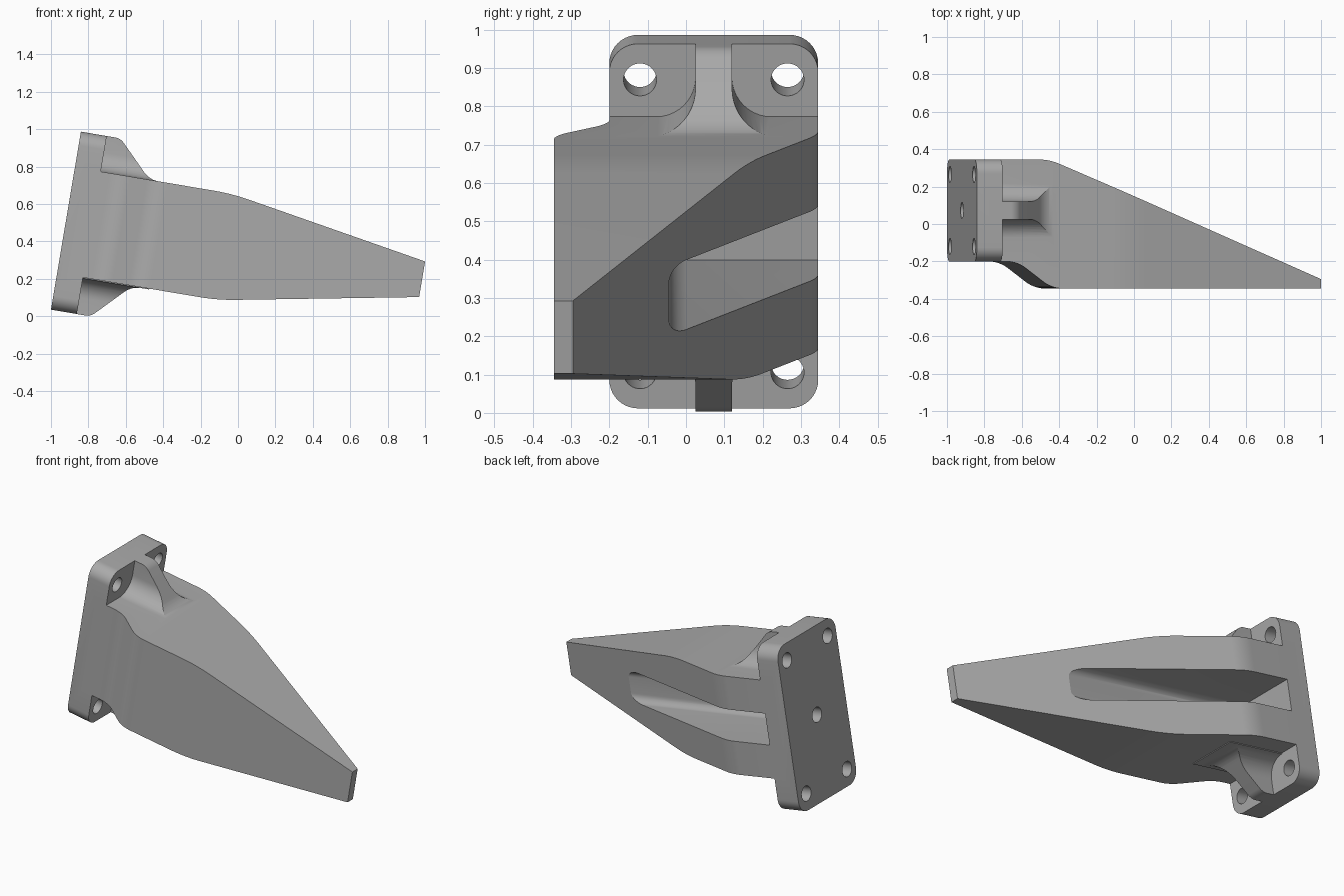
import bpy, bmesh, math
from mathutils import Matrix, Vector

cube = bpy.data.objects.get("Cube")
if cube:
    bpy.data.objects.remove(cube)

# Working frame: x runs out from the plate, z along the plate; tilted at the end
TILT = math.radians(9.55)
HEIGHT, MID_Z, MID_Y = 0.965, 0.4825, 0.0725
PLATE = 0.14
BODY_TOP = 0.772

metal = bpy.data.materials.new("grey_metal")
metal.use_nodes = True
metal.diffuse_color = (0.4, 0.4, 0.4, 1)
metal.node_tree.nodes["Principled BSDF"].inputs["Base Color"].default_value = (0.4, 0.4, 0.4, 1)


def rounded(corners, steps=10):
    """Outline from (a, b, trim) corners; trim is the length rounded off each side."""
    out = []
    for i, (a, b, trim) in enumerate(corners):
        p = Vector((a, b))
        if not trim:
            out.append(p)
            continue
        before = Vector(corners[i - 1][:2])
        after = Vector(corners[(i + 1) % len(corners)][:2])
        d0, d1 = (before - p).normalized(), (after - p).normalized()
        start, end = p + d0 * trim, p + d1 * trim
        half = d0.angle(d1) / 2
        centre = p + (d0 + d1).normalized() * trim / math.cos(half)
        v0, v1 = start - centre, end - centre
        sweep = v0.angle(v1)
        for k in range(steps + 1):
            f = k / steps
            out.append(centre + (v0 * math.sin((1 - f) * sweep) + v1 * math.sin(f * sweep)) / math.sin(sweep))
    return out


def prism(name, outline, axis, low, high):
    """Extrude a 2D outline along the named axis."""
    place = {"x": lambda a, b, h: (h, a, b),
             "y": lambda a, b, h: (a, h, b),
             "z": lambda a, b, h: (a, b, h)}[axis]
    bm = bmesh.new()
    face = bm.faces.new([bm.verts.new(place(a, b, low)) for a, b in outline])
    top = bmesh.ops.extrude_face_region(bm, geom=[face])
    shift = Vector(place(0, 0, high - low))
    bmesh.ops.translate(bm, vec=shift, verts=[v for v in top["geom"] if isinstance(v, bmesh.types.BMVert)])
    bmesh.ops.recalc_face_normals(bm, faces=bm.faces)
    mesh = bpy.data.meshes.new(name)
    bm.to_mesh(mesh)
    bm.free()
    mesh.materials.append(metal)
    obj = bpy.data.objects.new(name, mesh)
    bpy.context.collection.objects.link(obj)
    return obj


def combine(target, tool, operation):
    """Apply a boolean and discard the tool."""
    mod = target.modifiers.new("cut", "BOOLEAN")
    mod.operation, mod.object, mod.solver = operation, tool, "EXACT"
    bpy.context.view_layer.objects.active = target
    bpy.ops.object.modifier_apply(modifier=mod.name)
    bpy.data.objects.remove(tool)


def hole(y, z, low, high, radius=0.043, sides=40):
    ring = [(y + radius * math.cos(math.tau * k / sides), z + radius * math.sin(math.tau * k / sides))
            for k in range(sides)]
    return prism("hole_cutter", ring, "x", low, high)


# Mounting plate with rounded corners
bracket = prism("mounting_bracket", rounded([
    (-0.2, 0, 0.075), (0.345, 0, 0.075), (0.345, HEIGHT, 0.075), (-0.2, HEIGHT, 0.075)]),
    "x", 0, PLATE)

# Tapered arm: side profile intersected with plan profile
arm = prism("tapered_arm", rounded([
    (0.07, 0.198, 0), (0.87, 0.198, 0.1), (1.93, 0.393, 0), (1.93, 0.586, 0),
    (0.85, BODY_TOP, 0.1), (0.07, BODY_TOP, 0)]), "y", -0.6, 0.6)
plan = prism("arm_plan", rounded([
    (0.07, -0.2, 0), (0.25, -0.2, 0.06), (0.44, -0.345, 0.06), (1.93, -0.345, 0),
    (1.93, -0.295, 0), (0.425, 0.345, 0.06), (0.07, 0.345, 0)]), "z", -0.1, 1.1)
combine(arm, plan, "INTERSECT")
combine(bracket, arm, "UNION")


# Flared gussets above and below the arm
def gusset(upper):
    flip = (lambda z: z) if upper else (lambda z: 2 * MID_Z - z)
    foot = BODY_TOP - 0.0005
    inner, outer = 0.0475, 0.1525
    section = rounded([
        (MID_Y - outer, 0.7, 0), (MID_Y - outer, foot, 0), (MID_Y - inner, foot, outer - inner - 0.001),
        (MID_Y - inner, HEIGHT, 0), (MID_Y + inner, HEIGHT, 0),
        (MID_Y + inner, foot, outer - inner - 0.001), (MID_Y + outer, foot, 0), (MID_Y + outer, 0.7, 0)])
    side = rounded([
        (0.07, 0.65, 0), (0.52, 0.65, 0), (0.52, foot, 0), (0.405, foot, 0.05),
        (0.215, HEIGHT, 0.03), (0.07, HEIGHT + 0.0, 0)])
    web = prism("gusset", [(y, flip(z)) for y, z in section], "x", 0.07, 0.5)
    trim = prism("gusset_trim", [(x, flip(z)) for x, z in side], "y", -0.4, 0.5)
    combine(web, trim, "INTERSECT")
    return web


for upper in (True, False):
    combine(bracket, gusset(upper), "UNION")

# Long slot in the back of the arm, rounded along its floor
slot = prism("slot_cutter", rounded([
    (0.6, 0.393, 0), (-0.045, 0.393, 0.045), (-0.045, 0.577, 0.045), (0.6, 0.577, 0)]),
    "x", PLATE, 1.7)
slot_plan = prism("slot_plan", rounded([
    (PLATE, 0.6, 0), (PLATE, -0.045, 0.045), (1.7, -0.045, 0), (1.7, 0.6, 0)]), "z", 0.2, 0.8)
combine(slot, slot_plan, "INTERSECT")
combine(bracket, slot, "DIFFERENCE")

# Four bolt holes and a blind centre hole
for y in (-0.12, 0.265):
    for z in (0.095, 0.87):
        combine(bracket, hole(y, z, -0.1, 0.2), "DIFFERENCE")
combine(bracket, hole(MID_Y, MID_Z, -0.1, 0.1), "DIFFERENCE")

# Tilt into place and smooth the curved faces
bracket.data.transform(Matrix.Translation((-1, 0, 0.035)) @ Matrix.Rotation(TILT, 4, "Y"))
bpy.ops.object.select_all(action="DESELECT")
bracket.select_set(True)
bpy.context.view_layer.objects.active = bracket
bpy.ops.object.shade_smooth_by_angle(angle=math.radians(20))
